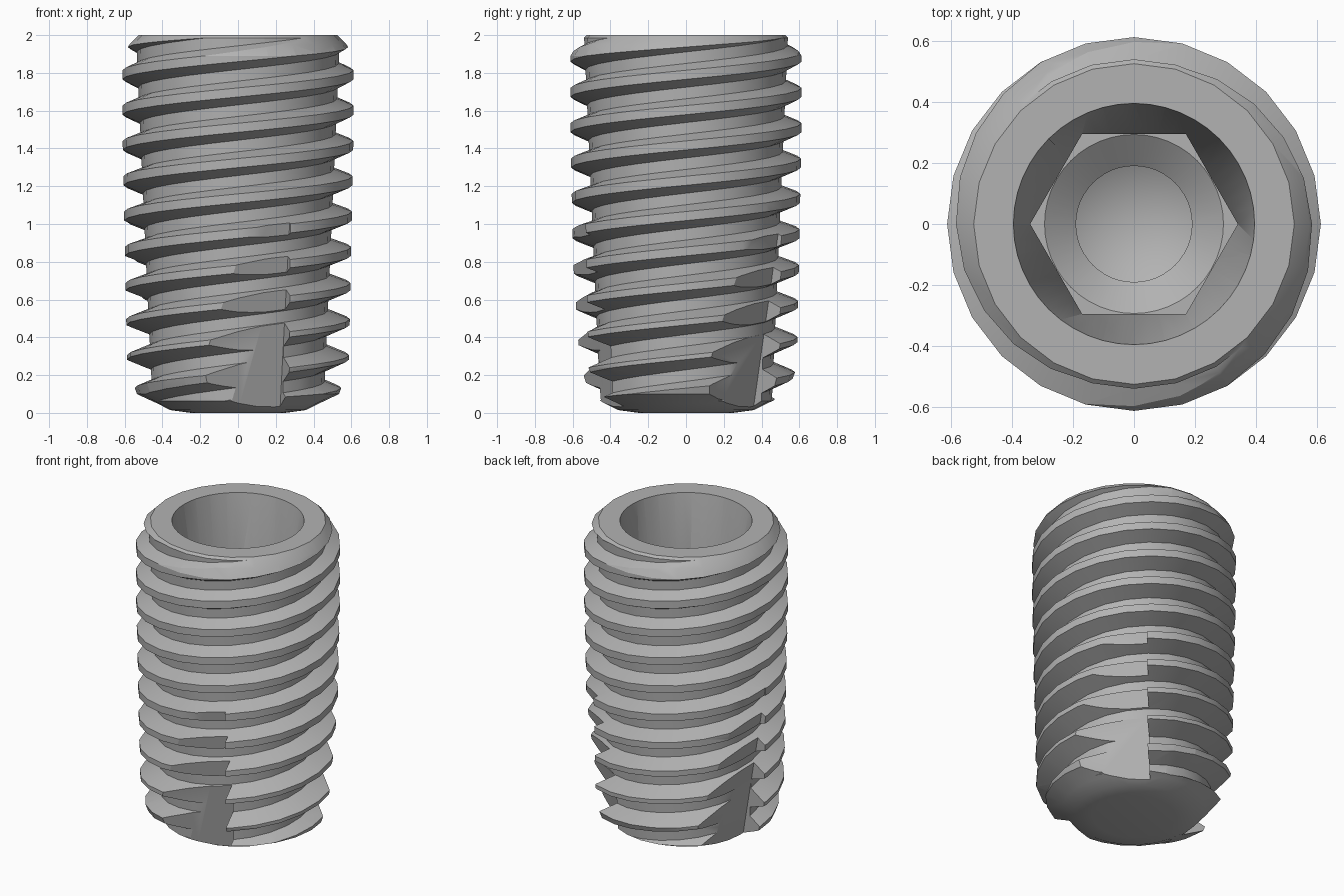
import bpy, bmesh
from math import sin, cos, pi, radians
from mathutils import Matrix

cube = bpy.data.objects.get("Cube")
if cube:
    bpy.data.objects.remove(cube, do_unlink=True)

# Material
metal = bpy.data.materials.new("grey metal")
metal.use_nodes = True
color = (0.45, 0.45, 0.45, 1)
metal.diffuse_color = color
metal.node_tree.nodes["Principled BSDF"].inputs["Base Color"].default_value = color

SEG = 24          # columns per turn
PITCH = 0.187     # spacing of neighbouring ridges
STARTS = 2        # two intertwined threads


def make_object(name, bm):
    bmesh.ops.recalc_face_normals(bm, faces=bm.faces)
    mesh = bpy.data.meshes.new(name)
    bm.to_mesh(mesh)
    bm.free()
    mesh.materials.append(metal)
    obj = bpy.data.objects.new(name, mesh)
    bpy.context.collection.objects.link(obj)
    return obj


def lathe(name, profile, segments):
    bm = bmesh.new()
    verts = [bm.verts.new((r, 0, z)) for r, z in profile]
    edges = [bm.edges.new(pair) for pair in zip(verts, verts[1:])]
    bmesh.ops.spin(bm, geom=verts + edges, cent=(0, 0, 0), axis=(0, 0, 1),
                   angle=2 * pi, steps=segments, use_duplicate=False)
    bmesh.ops.remove_doubles(bm, verts=bm.verts, dist=1e-4)
    return make_object(name, bm)


def cut(obj, cutter, operation="DIFFERENCE"):
    cutter.hide_render = True
    mod = obj.modifiers.new("cut", "BOOLEAN")
    mod.operation = operation
    mod.solver = "EXACT"
    mod.object = cutter
    bpy.context.view_layer.objects.active = obj
    bpy.ops.object.modifier_apply(modifier=mod.name)
    bpy.data.objects.remove(cutter, do_unlink=True)


def core_radius(z):
    return 0.452 + 0.044 * z


def crest_radius(z):
    return min(0.612, 0.582 + 0.02 * z)


def thread_point(column, row):
    """Position on the helical surface, four rows per ridge."""
    ridge, part = divmod(row, 4)
    angle = 2 * pi * column / SEG
    middle = 1.79 + PITCH * (ridge + STARTS * column / SEG)
    flat = max(0.006, min(0.024, 0.006 + 0.02 * middle))
    z = middle + (-0.066, -flat, flat, 0.06)[part]
    radius = crest_radius(z) if part in (1, 2) else core_radius(z)
    if z <= -0.2 or z >= 2.2:
        z = max(-0.2, min(2.2, z))
        radius = core_radius(z)
    return radius * cos(angle), radius * sin(angle), z


# Threaded body: helical rows join the next turn one lead higher
bm = bmesh.new()
low, high = -15 * 4, 6 * 4
grid = [[bm.verts.new(thread_point(c, r)) for r in range(low, high)] for c in range(SEG)]
count = high - low
for c in range(SEG):
    wrap = 4 * STARTS if c == SEG - 1 else 0
    nxt = grid[(c + 1) % SEG]
    for r in range(count - 1 - wrap):
        bm.faces.new((grid[c][r], nxt[r + wrap], nxt[r + 1 + wrap], grid[c][r + 1]))
bmesh.ops.remove_doubles(bm, verts=bm.verts, dist=1e-5)
bmesh.ops.holes_fill(bm, edges=[e for e in bm.edges if e.is_boundary], sides=0)
body = make_object("threaded_body", bm)

# Chamfered top and rounded tip
envelope = lathe("end_envelope", [
    (0, 0), (0.25, 0), (0.36, 0.015), (0.43, 0.05), (0.535, 0.1), (0.59, 0.25),
    (0.63, 0.6), (0.63, 1.86), (0.575, 1.95), (0.525, 2), (0, 2)], SEG)
cut(body, envelope, "INTERSECT")

# Socket: tapered mouth, bore and drilled tip
socket = lathe("socket_cutter", [
    (0, 2.1), (0.409, 2.1), (0.395, 2), (0.293, 1.29), (0.293, 1.12),
    (0.19, 1.04), (0.19, 0.8), (0, 0.7)], 48)
cut(body, socket)

# Hexagonal drive recess
bm = bmesh.new()
bmesh.ops.create_cone(bm, cap_ends=True, segments=6, radius1=0.34, radius2=0.34, depth=0.5,
                      matrix=Matrix.Translation((0, 0, 1.37)) @ Matrix.Rotation(pi / 2, 4, "Z"))
for v in bm.verts:      # corners point left and right
    v.co.x, v.co.y = (v.co.x, v.co.y) if max(abs(w.co.x) for w in bm.verts) > 0.33 else (v.co.y, v.co.x)
cut(body, make_object("hex_cutter", bm))

# Three cutting flutes: steep wall on one side, floor rising outward and upward
for degrees in (-75, 45, 165):
    bm = bmesh.new()
    bmesh.ops.create_cube(bm, size=2)
    for v in bm.verts:
        z = 1.15 if v.co.z > 0 else -0.1
        side = 0.13 if v.co.y > 0 else -0.5
        floor = 0.37 + 0.2 * z + (0.1 if v.co.y < 0 else 0)
        v.co = (0.95 if v.co.x > 0 else floor, side, z)
    bm.transform(Matrix.Rotation(radians(degrees), 4, "Z"))
    cut(body, make_object("flute_cutter", bm))

# Smooth shading with crisp edges
bpy.ops.object.select_all(action="DESELECT")
body.select_set(True)
bpy.context.view_layer.objects.active = body
bpy.ops.object.shade_smooth_by_angle(angle=radians(28))
